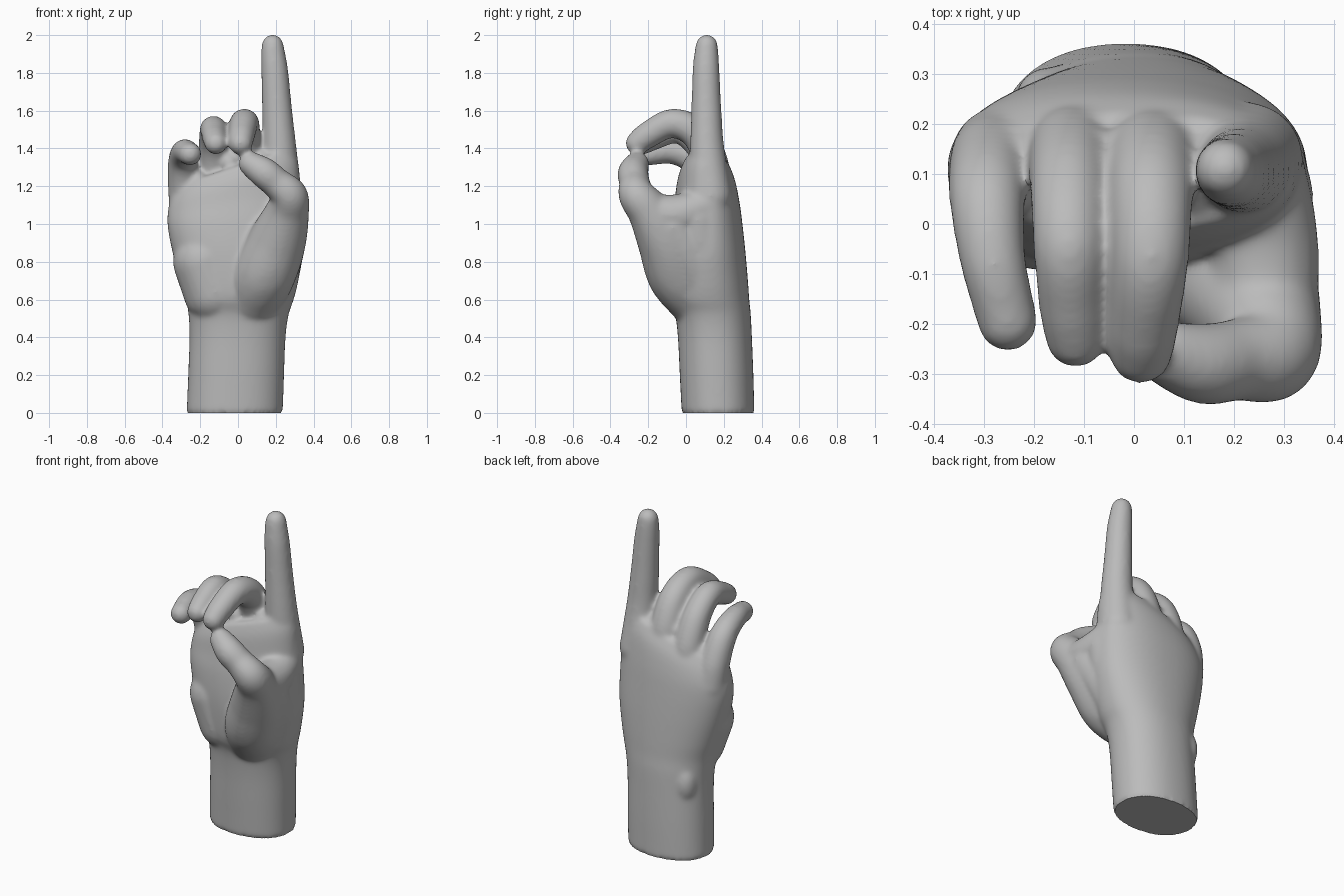
import bpy, bmesh, math
from mathutils import Vector, Matrix

cube = bpy.data.objects.get("Cube")
if cube:
    bpy.data.objects.remove(cube, do_unlink=True)

skin = bpy.data.materials.new("plain grey")
skin.use_nodes = True
skin.diffuse_color = (0.5, 0.5, 0.5, 1)
skin.node_tree.nodes["Principled BSDF"].inputs["Base Color"].default_value = (0.5, 0.5, 0.5, 1)

bm = bmesh.new()


def catmull(a, b, c, d, t):
    """Smooth interpolation between b and c, for vectors of any size."""
    return 0.5 * (2 * b + (c - a) * t + (2 * a - 5 * b + 4 * c - d) * t * t
                  + (3 * b - a - 3 * c + d) * t ** 3)


def spline(rows, steps):
    pts = [Vector(r) for r in rows]
    pts = [2 * pts[0] - pts[1]] + pts + [2 * pts[-1] - pts[-2]]
    out = []
    for i in range(1, len(pts) - 2):
        out += [catmull(*pts[i - 1:i + 3], s / steps) for s in range(steps)]
    return out + [pts[-2]]


def ball(centre, size):
    m = Matrix.Translation(centre) @ Matrix.Diagonal((*size, 1))
    bmesh.ops.create_icosphere(bm, subdivisions=3, radius=1, matrix=m)


def digit(rows):
    """Sweep a ball along a path of x, y, z, radius."""
    for p in spline(rows, 10):
        ball(p.xyz, (p.w, p.w, p.w))


def loft(rows, power=2.2, sides=48):
    """Skin rings of z, x min, x max, y min, y max, sideways tilt."""
    rings = []
    for z, x0, x1, y0, y1, tilt in spline(rows, 5):
        ring = []
        for k in range(sides):
            a = math.tau * k / sides
            c, s = math.cos(a), math.sin(a)
            x = (x0 + x1) / 2 + (x1 - x0) / 2 * math.copysign(abs(c) ** (2 / power), c)
            y = (y0 + y1) / 2 + (y1 - y0) / 2 * math.copysign(abs(s) ** (2 / power), s)
            ring.append(bm.verts.new((x, y, z + tilt * x)))
        rings.append(ring)
    for lo, hi in zip(rings, rings[1:]):
        for k in range(sides):
            n = (k + 1) % sides
            bm.faces.new((lo[k], lo[n], hi[n], hi[k]))
    bm.faces.new(rings[0][::-1])
    bm.faces.new(rings[-1])


# Wrist and palm
loft([(0, -.272, .237, -.023, .362, 0),
      (.2, -.264, .244, -.033, .357, 0),
      (.4, -.257, .252, -.043, .349, 0),
      (.52, -.262, .268, -.058, .343, 0),
      (.6, -.277, .295, -.09, .335, 0),
      (.7, -.307, .32, -.1, .328, 0),
      (.85, -.347, .345, -.1, .315, 0),
      (1.0, -.372, .345, -.085, .299, .05),
      (1.12, -.372, .333, -.062, .283, .15),
      (1.23, -.355, .32, -.045, .258, .28),
      (1.31, -.32, .29, -.015, .22, .33)])
# Wrist bone
ball((-.17, .245, .45), (.07, .07, .12))
# Index finger, pointing up
digit([(.225, .13, 1.15, .115), (.219, .112, 1.4, .092), (.207, .108, 1.6, .081),
       (.195, .106, 1.8, .073), (.186, .108, 1.9, .065), (.183, .11, 1.945, .059)])
# Middle finger
digit([(.04, .14, 1.2, .095), (.037, .13, 1.33, .093), (.035, .06, 1.475, .085),
       (.033, -.07, 1.533, .078), (.02, -.2, 1.472, .071), (.014, -.257, 1.428, .064)])
# Ring finger
digit([(-.12, .15, 1.15, .095), (-.125, .14, 1.27, .088), (-.13, .075, 1.415, .08),
       (-.13, -.04, 1.5, .073), (-.125, -.16, 1.462, .067), (-.117, -.228, 1.428, .061)])
# Little finger
digit([(-.27, .14, 1.05, .095), (-.285, .12, 1.19, .086), (-.294, .05, 1.33, .077),
       (-.283, -.07, 1.383, .067), (-.253, -.195, 1.37, .061)])
# Skin between the fingers
for x, z in ((-.21, 1.22), (-.045, 1.32), (.13, 1.33)):
    ball((x, .1, z), (.06, .09, .07))
# Thumb with its fleshy base
digit([(.08, .05, .62, .16), (.14, -.04, .74, .168), (.205, -.1, .9, .155),
       (.26, -.19, 1.06, .117), (.272, -.26, 1.15, .097), (.205, -.272, 1.215, .083),
       (.14, -.28, 1.27, .082), (.068, -.26, 1.318, .066)])
# Web between thumb and index finger, and the flat side below it
digit([(.265, -.16, 1.05, .105), (.257, -.02, 1.05, .112), (.235, .12, 1.1, .105)])
digit([(.16, .1, .64, .13), (.225, .02, .83, .12), (.258, -.07, .98, .112)])
digit([(.2, .14, .74, .12), (.235, .08, .9, .115), (.25, .06, 1.02, .11)])
# Heel of the palm on the little finger side
digit([(-.12, .08, .64, .17), (-.18, .07, .8, .165)])

bmesh.ops.recalc_face_normals(bm, faces=bm.faces)
mesh = bpy.data.meshes.new("pointing_hand")
bm.to_mesh(mesh)
bm.free()
hand = bpy.data.objects.new("pointing_hand", mesh)
bpy.context.collection.objects.link(hand)

# Fuse the parts into one skin and soften it
fuse = hand.modifiers.new("fuse", 'REMESH')
fuse.mode = 'VOXEL'
fuse.voxel_size = 0.01
soften = hand.modifiers.new("soften", 'SMOOTH')
soften.factor = 0.5
soften.iterations = 22
fused = bpy.data.meshes.new_from_object(
    hand.evaluated_get(bpy.context.evaluated_depsgraph_get()))
hand.modifiers.clear()
hand.data = fused
bpy.data.meshes.remove(mesh)
fused.name = "pointing_hand"
fused.materials.clear()
fused.materials.append(skin)

# Flatten the cut end of the wrist and shade smooth
for v in fused.vertices:
    if v.co.z < 0.006:
        v.co.z = 0
bpy.ops.object.select_all(action='DESELECT')
hand.select_set(True)
bpy.context.view_layer.objects.active = hand
bpy.ops.object.shade_smooth_by_angle(angle=math.radians(50))
